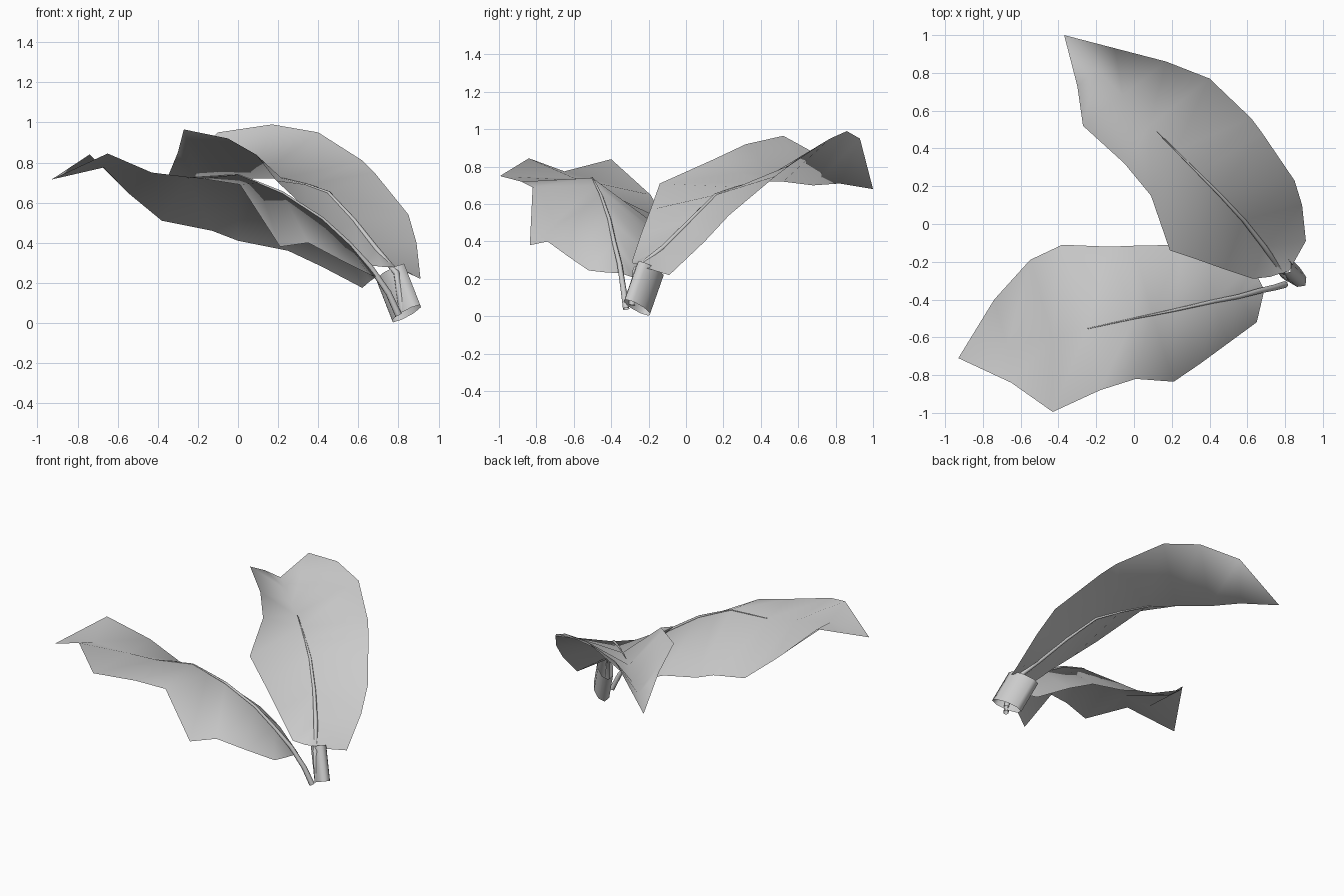
import bpy, bmesh, math
from mathutils import Vector

if "Cube" in bpy.data.objects:
    bpy.data.objects.remove(bpy.data.objects["Cube"])


def finish(bm, name):
    """Turn a bmesh into a smooth-shaded object."""
    bmesh.ops.remove_doubles(bm, verts=bm.verts, dist=0.0005)
    for f in bm.faces:
        f.smooth = True
    me = bpy.data.meshes.new(name)
    bm.to_mesh(me)
    bm.free()
    ob = bpy.data.objects.new(name, me)
    bpy.context.collection.objects.link(ob)
    return ob


def loft(bm, rows, closed=False):
    """Skin neighbouring rows of points with quads."""
    vr = [[bm.verts.new(p) for p in row] for row in rows]
    n = len(rows[0])
    for a, b in zip(vr, vr[1:]):
        for i in range(n if closed else n - 1):
            j = (i + 1) % n
            bm.faces.new((a[i], a[j], b[j], b[i]))


def leaf(name, stations, tip):
    """Sheet from (edge, midrib, edge) stations, closing to a pointed tip."""
    bm = bmesh.new()
    loft(bm, stations)
    bm.verts.ensure_lookup_table()
    end, t = bm.verts[-3:], bm.verts.new(tip)
    bm.faces.new((end[0], end[1], t))
    bm.faces.new((end[1], end[2], t))
    return finish(bm, name)


def stem(name, path, r0, r1, sides=6):
    """Tapered round stem along a path."""
    bm = bmesh.new()
    pts = [Vector(p) for p in path]
    rows = []
    for i, p in enumerate(pts):
        d = (pts[min(i + 1, len(pts) - 1)] - pts[max(i - 1, 0)]).normalized()
        u = d.cross(Vector((0, 0, 1))).normalized()
        v = d.cross(u)
        r = r0 + (r1 - r0) * i / (len(pts) - 1)
        rows.append([p + r * (u * math.cos(k * math.tau / sides) + v * math.sin(k * math.tau / sides))
                     for k in range(sides)])
    loft(bm, rows, closed=True)
    return finish(bm, name)


# Back leaf: valley-folded, arching up and over (inner edge, midrib, outer edge)
back = [
    [(.72, -.28, .28), (.78, -.26, .28), (.82, -.25, .27)],
    [(.63, -.29, .29), (.69, -.12, .37), (.91, -.09, .22)],
    [(.48, -.24, .44), (.58, .02, .51), (.89, .10, .40)],
    [(.34, -.19, .57), (.45, .16, .65), (.85, .23, .54)],
    [(.19, -.14, .71), (.34, .27, .69), (.68, .48, .75)],
    [(.09, .15, .84), (.22, .39, .72), (.62, .56, .81)],
    [(-.05, .32, .92), (.08, .52, .72), (.40, .77, .95)],
    [(-.27, .52, .965), (-.06, .68, .70), (.17, .86, .99)],
    [(-.30, .73, .85), (-.20, .82, .71), (-.10, .93, .95)],
]
leaf("back_leaf", back, (-.37, 1.0, .68))

# Front leaf: ridge-folded, drooping to each side (back edge, midrib, front edge)
front = [
    [(.66, -.29, .21), (.69, -.35, .23), (.67, -.43, .235)],
    [(.62, -.22, .175), (.55, -.385, .40), (.65, -.52, .245)],
    [(.42, -.14, .28), (.42, -.41, .52), (.50, -.63, .32)],
    [(.25, -.11, .36), (.22, -.455, .65), (.35, -.74, .40)],
    [(0, -.115, .41), (.10, -.48, .70), (.21, -.835, .38)],
    [(-.13, -.12, .46), (0, -.50, .74), (.01, -.82, .69)],
    [(-.38, -.11, .51), (-.25, -.555, .725), (-.18, -.88, .72)],
    [(-.55, -.19, .65), (-.43, -.60, .74), (-.43, -.995, .75)],
    [(-.74, -.40, .84), (-.67, -.65, .775), (-.65, -.84, .845)],
]
leaf("front_leaf", front, (-.93, -.71, .715))

# Thin stems that run up from the stalk and taper out along each midrib
stem("back_midrib", [(.82, -.29, .06), (.79, -.27, .25)] + [s[1] for s in back[1:6]]
     + [(.12, .49, .74)], .018, .002)
stem("front_midrib", [(.80, -.32, .04), (.75, -.335, .15), (.66, -.355, .28)]
     + [s[1] for s in front[1:7]], .018, .002)

# Stalk: short open tube with a flattened cross-section, leaning up to the leaves
axis = Vector((-.08, .072, .205))
wide = Vector((.068, -.064, .044))
thin = axis.cross(wide).normalized() * .05
foot = Vector((.84, -.262, .047))
bm = bmesh.new()
loft(bm, [[foot + axis * t + wide * math.cos(k * math.tau / 8) + thin * math.sin(k * math.tau / 8)
           for k in range(8)] for t in (0, .5, 1)], closed=True)
finish(bm, "stalk")
